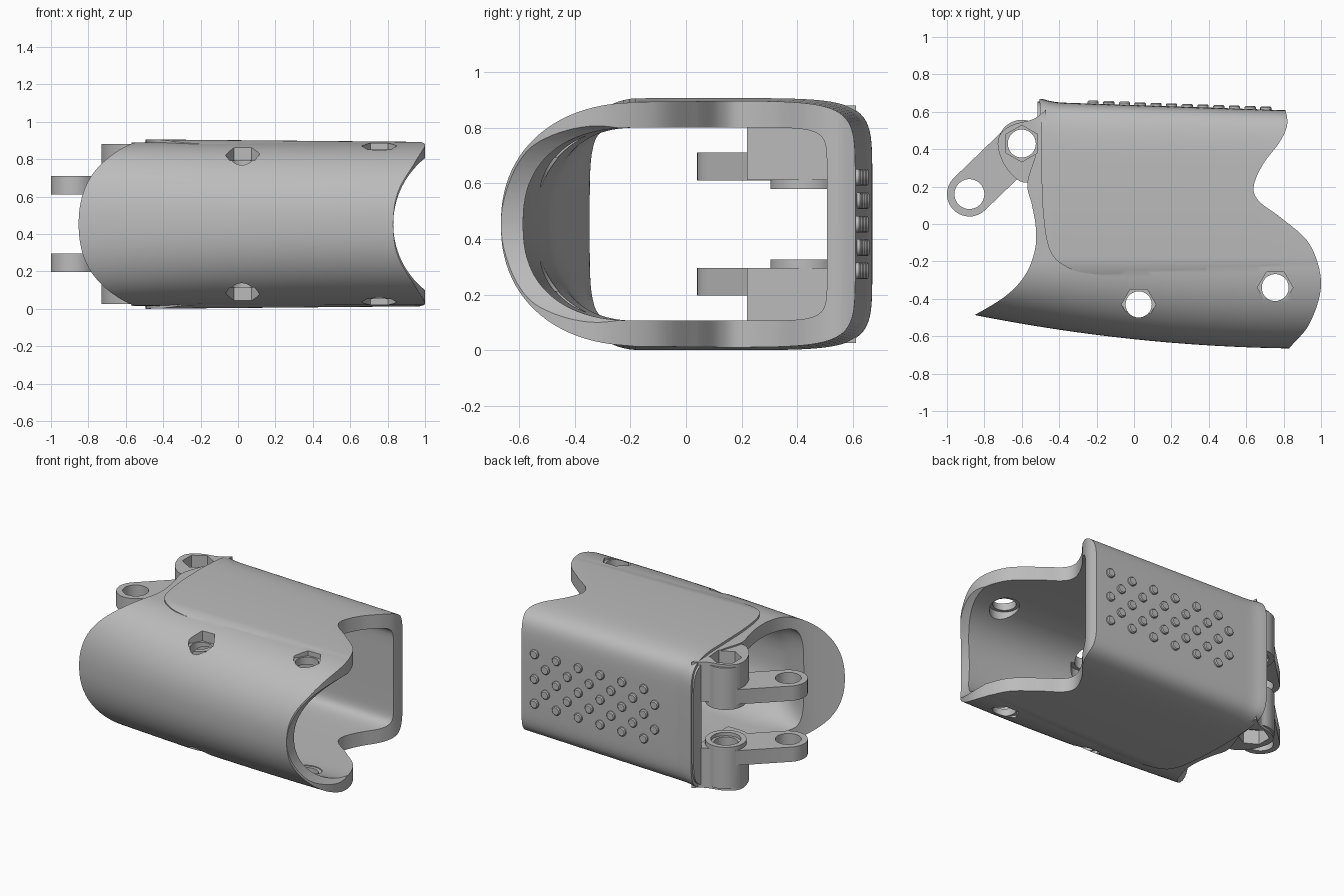
import bpy, bmesh, math
from mathutils import Vector, Matrix

cube = bpy.data.objects.get("Cube")
if cube:
    bpy.data.objects.remove(cube, do_unlink=True)

MID = 0.453          # mid height of the sleeve
Y0 = -0.17           # where the round front meets the boxy back

grey = bpy.data.materials.new("matte grey")
grey.use_nodes = True
grey.diffuse_color = (0.5, 0.5, 0.5, 1)
grey.node_tree.nodes["Principled BSDF"].inputs["Base Color"].default_value = (0.5, 0.5, 0.5, 1)


def make(name, bm):
    bmesh.ops.recalc_face_normals(bm, faces=bm.faces)
    me = bpy.data.meshes.new(name)
    bm.to_mesh(me)
    bm.free()
    me.materials.append(grey)
    ob = bpy.data.objects.new(name, me)
    bpy.context.collection.objects.link(ob)
    return ob


def activate(ob):
    bpy.ops.object.select_all(action='DESELECT')
    ob.select_set(True)
    bpy.context.view_layer.objects.active = ob


def boolean(ob, other, op):
    other.hide_render = True
    m = ob.modifiers.new("cut", 'BOOLEAN')
    m.operation, m.solver, m.object = op, 'EXACT', other
    activate(ob)
    bpy.ops.object.modifier_apply(modifier=m.name)
    bpy.data.objects.remove(other, do_unlink=True)


def prism(name, pts, lo, hi, along_y=False):
    """Outline extruded along z, or along y when the outline is given as x, z."""
    bm = bmesh.new()
    low, top = ([bm.verts.new((u, d, v) if along_y else (u, v, d)) for u, v in pts]
                for d in (lo, hi))
    bm.faces.new(low)
    bm.faces.new(top)
    n = len(pts)
    for i in range(n):
        j = (i + 1) % n
        bm.faces.new((low[i], low[j], top[j], top[i]))
    return make(name, bm)


def circle(x, y, r, n=40, turn=0.0):
    return [(x + r * math.cos(turn + math.tau * i / n),
             y + r * math.sin(turn + math.tau * i / n)) for i in range(n)]


def smooth(pts, steps=8):
    """Rounded path through a few points."""
    p = [Vector(q) for q in [pts[0]] + pts + [pts[-1]]]
    out = []
    for a, b, c, d in zip(p, p[1:], p[2:], p[3:]):
        for i in range(steps):
            t = i / steps
            out.append(tuple(0.5 * (2 * b + (c - a) * t + (2 * a - 5 * b + 4 * c - d) * t * t
                                    + (3 * b - a - 3 * c + d) * t ** 3)))
    return out + [pts[-1]]


def ring(x, front, back, h, pf, pb, n=96):
    pts = []
    for i in range(n):
        t = math.tau * (i + 0.5) / n
        c, s = math.cos(t), math.sin(t)
        p, a = (pb, back - Y0) if c > 0 else (pf, Y0 - front)
        y = Y0 + math.copysign(a * abs(c) ** (2 / p), c)
        pts.append((x, y, MID + math.copysign(h * abs(s) ** (2 / p), s)))
    return pts


def tube(name, outer, inner, x0, x1, count=50):
    """Hollow loft between an outer and an inner section that vary with x."""
    bm = bmesh.new()
    xs = [x0 + (x1 - x0) * i / count for i in range(count + 1)]
    shells = [[[bm.verts.new(v) for v in ring(x, *f(x))] for x in xs] for f in (outer, inner)]
    strips = [(s[i], s[i + 1]) for s in shells for i in range(count)]
    strips += [(shells[0][k], shells[1][k]) for k in (0, -1)]
    for a, b in strips:
        for i in range(len(a)):
            j = (i + 1) % len(a)
            bm.faces.new((a[i], a[j], b[j], b[i]))
    return make(name, bm)


def front_y(x):
    return -0.616 - 0.105 * x + 0.055 * x * x


def back_y(x):
    lip = 0.018 * math.exp(-((min(x + 0.51, 0.5)) / 0.06) ** 2)
    return 0.636 - 0.034 * x + lip


def left_thickening(x):
    return min(1, max(0, (-0.38 - x) / 0.25))


# Main sleeve and its slightly raised rear panel
sleeve = tube("grip_sleeve",
              lambda x: (front_y(x), back_y(x) - 0.016, 0.437, 2.2, 8),
              lambda x: (front_y(x) + 0.08 + 0.1 * left_thickening(x), back_y(x) - 0.102,
                         0.347, 2.4 + 2.4 * left_thickening(x), 12),
              -0.95, 1.05)
panel = tube("rear_panel",
             lambda x: (-0.5, back_y(x), 0.453 - 0.009 * (x + 0.5), 2, 8),
             lambda x: (-0.47, back_y(x) - 0.06, 0.39, 2, 10),
             -0.7, 1.05)
panel_edge = smooth([(1.2, -0.29), (0.2, -0.29), (-0.2, -0.27), (-0.36, -0.23), (-0.45, -0.14),
                     (-0.485, 0.05), (-0.495, 0.3), (-0.495, 0.5), (-0.515, 0.8)])
boolean(panel, prism("panel_trim", panel_edge + [(1.2, 0.8)], -0.5, 1.5), 'INTERSECT')
boolean(sleeve, panel, 'UNION')

# Curved end cuts, plus a round scoop in the front wall at the +x end
right_end = smooth([(0.78, -0.75), (0.83, -0.665), (0.94, -0.53), (1.0, -0.32), (0.94, -0.11),
                    (0.79, 0.03), (0.67, 0.12), (0.64, 0.2), (0.69, 0.32), (0.78, 0.44),
                    (0.82, 0.54), (0.8, 0.66), (0.8, 0.8)])
left_end = smooth([(-0.515, 0.8), (-0.515, 0.6), (-0.52, 0.4), (-0.57, 0.22), (-0.545, 0.1),
                   (-0.525, -0.02), (-0.53, -0.14), (-0.58, -0.27), (-0.68, -0.38),
                   (-0.84, -0.48), (-1.0, -0.56)])
boolean(sleeve, prism("end_trim", right_end + left_end + [(-1.0, -0.75)], -0.5, 1.5), 'INTERSECT')
boolean(sleeve, prism("end_scoop", circle(1.282, MID, 0.452, 96), -1, -0.2, True), 'DIFFERENCE')

# Hinge lugs and arms, above and below
PIVOT, TIP = Vector((-0.6, 0.43)), Vector((-0.88, 0.16))
lug_shape = smooth([(-0.47, 0.61), (-0.54, 0.56), (-0.65, 0.53), (-0.715, 0.48), (-0.727, 0.41),
                    (-0.69, 0.31), (-0.62, 0.235), (-0.56, 0.22), (-0.47, 0.22)], 5)
along = math.atan2(*(PIVOT - TIP).yx)
arm_shape = []
for centre, start in ((PIVOT, along - math.pi / 2), (TIP, along + math.pi / 2)):
    for i in range(21):
        a = start + math.pi * i / 20
        arm_shape.append((centre.x + 0.12 * math.cos(a), centre.y + 0.12 * math.sin(a)))


def level(side, a, b):
    return sorted((MID + side * a, MID + side * b))


for side in (1, -1):
    boolean(sleeve, prism("hinge_lug", lug_shape, *level(side, 0.158, 0.427)), 'UNION')
    boolean(sleeve, prism("hinge_boss", circle(*PIVOT, 0.127), *level(side, 0.127, 0.41)), 'UNION')
    boolean(sleeve, prism("hinge_arm", arm_shape, *level(side, 0.157, 0.257)), 'UNION')

# Round bolt holes with hexagonal nut pockets outside and round counterbores inside
holes = [(0.025, -0.43, 0.07, 0.092, 0.34, 0, 0.24),
         (0.755, -0.34, 0.072, 0.095, 0.4, 0, 0.35),
         (PIVOT.x, PIVOT.y, 0.075, 0.098, 0.33, math.pi / 6, 0.15)]
for x, y, r, pocket, floor, turn, bore in holes:
    boolean(sleeve, prism("bolt_hole", circle(x, y, r), -0.5, 1.5), 'DIFFERENCE')
    boolean(sleeve, prism("counterbore", circle(x, y, 0.093), *level(1, -bore, bore)), 'DIFFERENCE')
    for side in (1, -1):
        boolean(sleeve, prism("nut_pocket", circle(x, y, pocket, 6, turn),
                              *level(side, floor, 0.8)), 'DIFFERENCE')
boolean(sleeve, prism("pin_hole", circle(*TIP, 0.08), -0.5, 1.5), 'DIFFERENCE')

# Staggered grip studs on the back
bm = bmesh.new()
for col in range(12):
    x = 0.705 - 0.084 * col
    rows = (-2, 0, 2) if col % 2 == 0 else (-1, 1)
    for row in rows:
        place = Matrix.Translation((x, back_y(x), MID + 0.084 * row)) @ Matrix.Rotation(-math.pi / 2, 4, 'X')
        for r0, r1, z0, z1 in ((0.03, 0.03, -0.02, 0.01), (0.03, 0.024, 0.01, 0.016)):
            bmesh.ops.create_cone(bm, cap_ends=True, segments=20, radius1=r0, radius2=r1, depth=z1 - z0,
                                  matrix=place @ Matrix.Translation((0, 0, (z0 + z1) / 2)))
studs = make("grip_studs", bm)

for ob in (sleeve, studs):
    activate(ob)
    bpy.ops.object.shade_smooth_by_angle(angle=math.radians(30))
